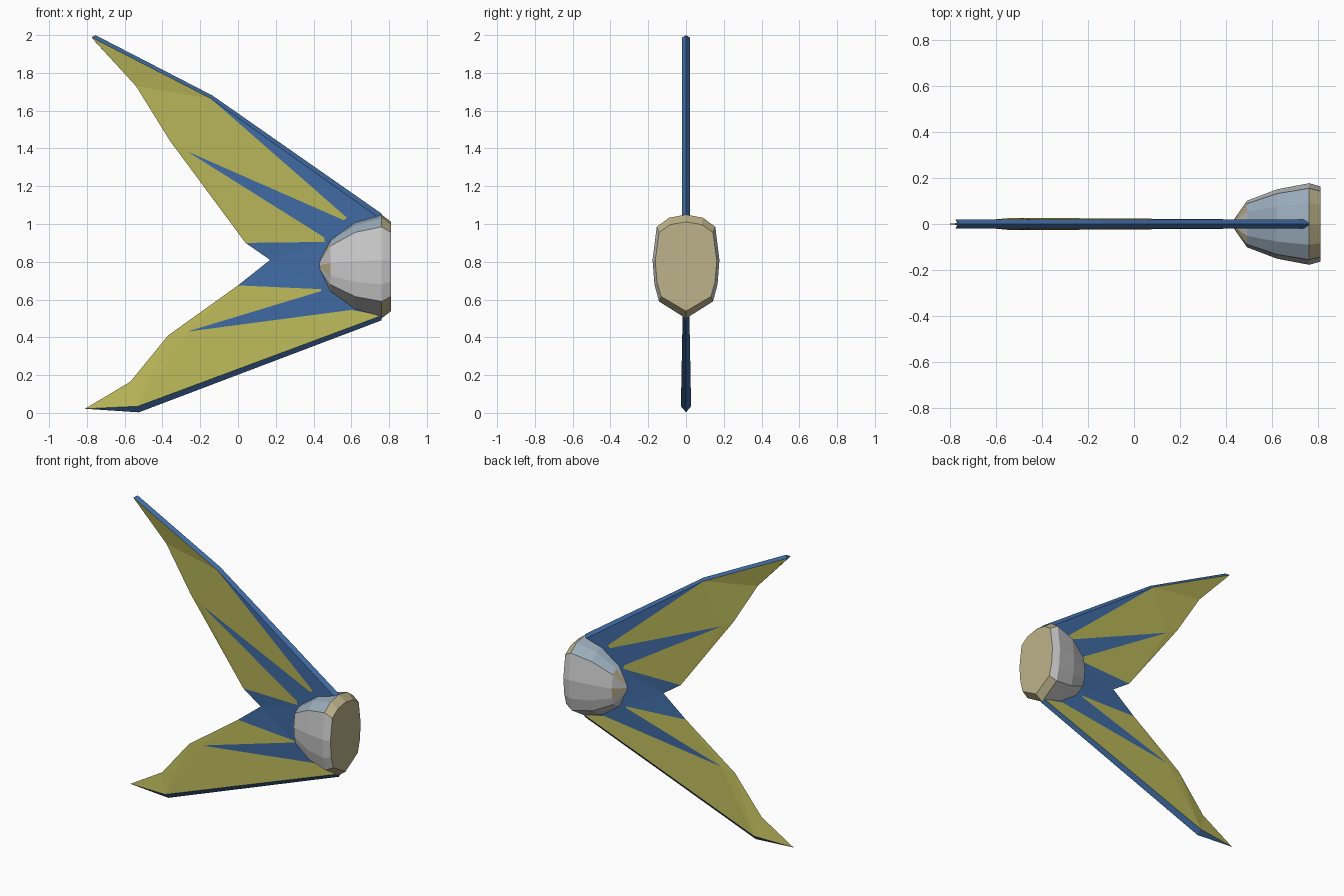
import bpy, bmesh

if "Cube" in bpy.data.objects:
    bpy.data.objects.remove(bpy.data.objects["Cube"])

def material(name, rgb):
    m = bpy.data.materials.new(name)
    lin = [c / 12.92 if c < 0.04 else ((c + 0.055) / 1.055) ** 2.4 for c in rgb]
    m.diffuse_color = (*lin, 1)
    m.use_nodes = True
    m.node_tree.nodes["Principled BSDF"].inputs["Base Color"].default_value = m.diffuse_color
    return m

BLUE = material("blue", (0.25, 0.42, 0.64))
YELLOW = material("olive yellow", (0.73, 0.72, 0.35))
GREY = material("light grey", (0.80, 0.80, 0.80))
SLATE = material("blue grey", (0.60, 0.67, 0.73))
TAN = material("tan", (0.74, 0.70, 0.54))

def finish(bm, name, mats):
    bmesh.ops.recalc_face_normals(bm, faces=bm.faces)
    me = bpy.data.meshes.new(name)
    bm.to_mesh(me)
    bm.free()
    for m in mats:
        me.materials.append(m)
    ob = bpy.data.objects.new(name, me)
    bpy.context.collection.objects.link(ob)
    return ob

# Forked fin: (x, z, half thickness); zero thickness points lie on the sharp rim
points = {
    # leading ridges and the inner edges of their bevels
    "R0": (-.755, 2.0, 0), "R1": (-.135, 1.68, 0), "R2": (.76, 1.055, 0),
    "I0": (-.775, 1.988, .02), "I1": (-.145, 1.665, .02), "I2": (.75, 1.03, .02),
    "S0": (.76, .49, 0), "S1": (-.525, .003, 0),
    "J0": (.76, .515, .018), "J1": (-.53, .035, .027),
    # trailing edge, upper tip to lower tip
    "T0": (-.765, 1.975, 0), "T1": (-.54, 1.73, 0), "T2": (-.36, 1.44, 0),
    "T3": (.04, .90, 0), "T4": (.17, .81, 0), "T5": (0, .675, 0),
    "T6": (-.37, .41, 0), "T7": (-.57, .165, 0), "T8": (-.81, .022, 0),
    # colour boundaries of the upper and lower panels
    "P1": (.575, 1.035, .02), "P2": (.56, 1.02, .02), "P3": (-.27, 1.385, .005),
    "P4": (.455, .93, .018), "P5": (.46, .905, .018),
    "Q1": (.44, .655, .018), "Q2": (.44, .645, .018), "Q3": (-.27, .43, .006),
    "Q4": (.60, .545, .017),
}
blue_faces = ("R0 R1 I1 I0,R1 R2 I2 I1,S0 S1 J1 J0,S1 T8 J1,I1 I2 P1,P2 P3 P4,"
              "Q2 Q3 Q4,T3 T4 P5,T4 T5 Q1,T4 Q1 P5,I2 P1 P2 P4 P5 Q1 Q2 Q4 J0")
yellow_faces = ("I0 T0 T1 I1,I1 T1 T2 P3,I1 P3 P2 P1,T2 T3 P3,P3 T3 P5 P4,"
                "T5 T6 Q3,T5 Q3 Q2 Q1,Q3 T6 J1,Q3 J1 J0 Q4,J1 T6 T7,J1 T7 T8")
bm = bmesh.new()
front = {k: bm.verts.new((x, -h, z)) for k, (x, z, h) in points.items()}
back = {k: bm.verts.new((x, h, z)) if h else front[k] for k, (x, z, h) in points.items()}
for side in (front, back):
    for index, faces in enumerate((blue_faces, yellow_faces)):
        for f in faces.split(","):
            bm.faces.new([side[k] for k in f.split()]).material_index = index
bmesh.ops.holes_fill(bm, edges=[e for e in bm.edges if e.is_boundary], sides=0)
finish(bm, "tail_fin", [BLUE, YELLOW])

# Tail stump: one oval section scaled along x, closed by a nose and a flat cap
half = [(0, 1.05), (.09, 1.033), (.155, .985), (.177, .81), (.167, .68), (.143, .59), (0, .50)]
section = half + [(-y, z) for y, z in half[-2:0:-1]]
stations = [(.49, .57, .52), (.62, .85, .86), (.76, 1, 1), (.81, .92, .86)]
MID = .775
bm = bmesh.new()
rings = [[bm.verts.new((x, y * sy, MID + (z - MID) * sz)) for y, z in section]
         for x, sy, sz in stations]
nose = bm.verts.new((.42, 0, .78))
n = len(section)
for i in range(n):
    j = (i + 1) % n
    step = min(i, n - 1 - i)  # segment count down from the top, same on both sides
    bm.faces.new((nose, rings[0][i], rings[0][j])).material_index = 2 if step in (1, 3) else 0
    for r in range(3):
        f = bm.faces.new((rings[r][i], rings[r][j], rings[r + 1][j], rings[r + 1][i]))
        if r == 2:
            f.material_index = 0 if step in (2, 3, 4) else 2
        else:
            f.material_index = 1 if step < 2 else 0
bm.faces.new(rings[-1]).material_index = 2
finish(bm, "tail_stump", [GREY, SLATE, TAN])
